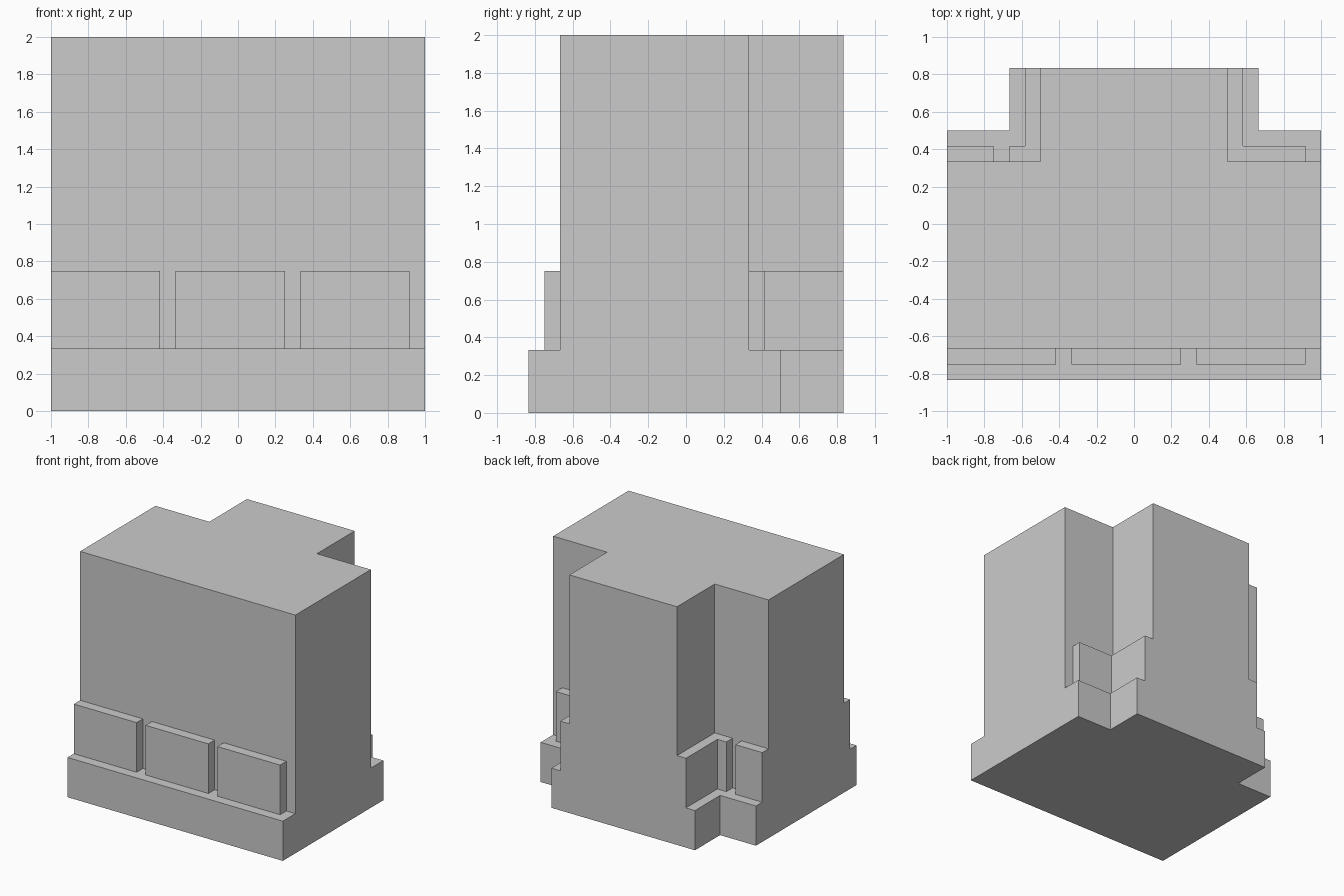
import bpy, bmesh

if "Cube" in bpy.data.objects:
    bpy.data.objects.remove(bpy.data.objects["Cube"])

U = 1 / 12  # all sizes fall on a twelfth grid


def prism(name, outline, z0, z1):
    """Extrude a plan outline (in grid units) from z0 to z1."""
    bm = bmesh.new()
    face = bm.faces.new([bm.verts.new((x * U, y * U, z0 * U)) for x, y in outline])
    top = bmesh.ops.extrude_face_region(bm, geom=[face])["geom"]
    verts = [v for v in top if isinstance(v, bmesh.types.BMVert)]
    bmesh.ops.translate(bm, verts=verts, vec=(0, 0, (z1 - z0) * U))
    bmesh.ops.recalc_face_normals(bm, faces=bm.faces)
    mesh = bpy.data.meshes.new(name)
    bm.to_mesh(mesh)
    bm.free()
    obj = bpy.data.objects.new(name, mesh)
    bpy.context.collection.objects.link(obj)
    return obj


def rect(x0, x1, y0, y1):
    return [(x0, y0), (x1, y0), (x1, y1), (x0, y1)]


def tee(front, shoulder, half_stem, back=10):
    """T-shaped plan: full-width wall with a narrower stem at the back."""
    return [(-12, front), (12, front), (12, shoulder), (half_stem, shoulder),
            (half_stem, back), (-half_stem, back), (-half_stem, shoulder), (-12, shoulder)]


def corner(x_in, x_mid, x_end):
    """L-shaped brick wrapping an inner corner of the wall."""
    return [(x_in, 4), (x_end, 4), (x_end, 5), (x_mid, 5), (x_mid, 10), (x_in, 10)]


# Plinth and tall wall
prism("plinth", tee(-10, 6, 8), 0, 4)
prism("wall", tee(-8, 4, 6), 4, 24)

# Row of raised bricks along the front
for i in range(3):
    x = -12 + 8 * i
    prism(f"front_brick_{i + 1}", rect(x, x + 7, -9, -8), 4, 9)

# Raised bricks in the two back corners
prism("back_corner_brick_right", corner(6, 7, 11), 4, 9)
prism("back_corner_brick_left", corner(-6, -7, -8), 4, 9)
prism("back_brick_left", rect(-12, -9, 4, 5), 4, 9)
